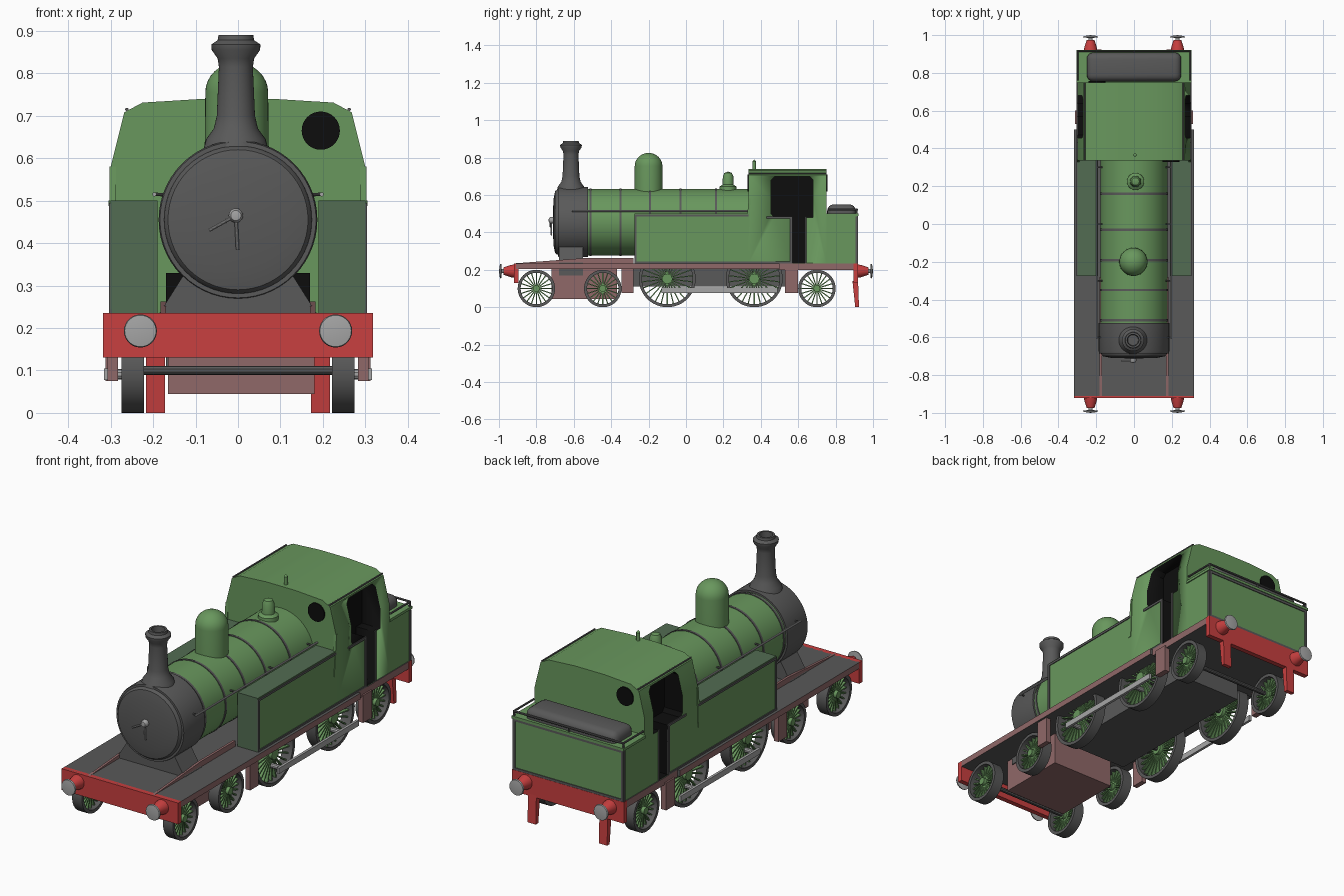
import bpy, bmesh, math
from mathutils import Matrix, Vector

cube = bpy.data.objects.get("Cube")
if cube:
    bpy.data.objects.remove(cube, do_unlink=True)


def material(name, *rgb):
    m = bpy.data.materials.new(name)
    m.use_nodes = True
    m.diffuse_color = (*rgb, 1)
    for n in m.node_tree.nodes:
        if n.type == 'BSDF_PRINCIPLED':
            n.inputs["Base Color"].default_value = (*rgb, 1)
    return m


GREEN = material("leaf green", .14, .31, .11)
DULL = material("dull green", .085, .15, .085)
GREY = material("dark grey", .1, .1, .1)
BROWN = material("rose brown", .28, .14, .14)
RED = material("beam red", .58, .05, .05)
STEEL = material("light steel", .38, .38, .38)
BLACK = material("black", .004, .004, .004)
TURN = {'x': Matrix.Rotation(math.pi / 2, 4, 'Y'),
        'y': Matrix.Rotation(-math.pi / 2, 4, 'X'), 'z': Matrix()}


def finish(name, bm, mats, rule=None):
    """Turn a bmesh into an object, smooth except at sharp edges."""
    bmesh.ops.recalc_face_normals(bm, faces=bm.faces[:])
    bm.normal_update()
    for e in bm.edges:
        e.smooth = e.calc_face_angle(0) < 0.6
    for f in bm.faces:
        f.smooth = True
        f.material_index = rule(f) if rule else 0
    mesh = bpy.data.meshes.new(name)
    bm.to_mesh(mesh)
    bm.free()
    for m in mats if isinstance(mats, list) else [mats]:
        mesh.materials.append(m)
    ob = bpy.data.objects.new(name, mesh)
    bpy.context.collection.objects.link(ob)
    return ob


def add_box(bm, x, y, z):
    size = [b - a for a, b in (x, y, z)]
    mid = [(a + b) / 2 for a, b in (x, y, z)]
    mat = Matrix.Translation(mid) @ Matrix.Diagonal((*size, 1))
    return bmesh.ops.create_cube(bm, size=1, matrix=mat)["verts"]


def box(name, x, y, z, mats, rule=None, bevel=0):
    bm = bmesh.new()
    add_box(bm, sorted(x), sorted(y), sorted(z))
    if bevel:
        bmesh.ops.bevel(bm, geom=bm.edges[:], offset=bevel, segments=4,
                        profile=.5, affect='EDGES')
    return finish(name, bm, mats, rule)


def prism(name, axis, pts, a, b, mats, rule=None):
    """Extrude a (y, z) or (x, z) outline along x or y."""
    bm = bmesh.new()
    place = (lambda p: (a, *p)) if axis == 'x' else (lambda p: (p[0], a, p[1]))
    face = bm.faces.new([bm.verts.new(place(p)) for p in pts])
    ext = bmesh.ops.extrude_face_region(bm, geom=[face])["geom"]
    step = (b - a, 0, 0) if axis == 'x' else (0, b - a, 0)
    bmesh.ops.translate(bm, vec=step, verts=[v for v in ext if isinstance(v, bmesh.types.BMVert)])
    return finish(name, bm, mats, rule)


def add_lathe(bm, profile, matrix, steps):
    vs = [bm.verts.new((r, 0, h)) for r, h in profile]
    es = [bm.edges.new(p) for p in zip(vs, vs[1:])]
    out = bmesh.ops.spin(bm, geom=vs + es, cent=(0, 0, 0), axis=(0, 0, 1),
                         angle=2 * math.pi, steps=steps)
    bmesh.ops.remove_doubles(bm, verts=bm.verts[:], dist=1e-5)
    bmesh.ops.transform(bm, matrix=matrix, verts=bm.verts[:])


def lathe(name, profile, at, axis, mat, steps=40):
    bm = bmesh.new()
    add_lathe(bm, profile, Matrix.Translation(at) @ TURN[axis], steps)
    return finish(name, bm, mat)


def rod(name, p, q, r, mat):
    p, q = Vector(p), Vector(q)
    d = q - p
    turn = Vector((0, 0, 1)).rotation_difference(d).to_matrix().to_4x4()
    bm = bmesh.new()
    add_lathe(bm, [(0, 0), (r, 0), (r, d.length), (0, d.length)],
              Matrix.Translation(p) @ turn, 10)
    return finish(name, bm, mat)


def wheel(name, s, y, r, spokes):
    x = s * .248
    w = .027
    lathe(name + "_tyre", [(r - .016, -w), (r, -w), (r, w), (r - .016, w), (r - .016, -w)],
          (x, y, r), 'x', GREY, 48)
    lathe(name + "_hub", [(0, -.025), (r * .18, -.025), (r * .18, .025), (0, .025)],
          (x, y, r), 'x', GREEN, 20)
    bm = bmesh.new()
    for i in range(spokes):
        vs = add_box(bm, (-.008, .008), (-.003, .003), (r * .1, r - .012))
        bmesh.ops.rotate(bm, verts=vs, matrix=Matrix.Rotation(math.tau * i / spokes, 3, 'X'))
    bmesh.ops.translate(bm, verts=bm.verts[:], vec=(x, y, r))
    finish(name + "_spokes", bm, GREEN)


# Running plate, frames and beams
side_brown = lambda f: 1 if abs(f.normal.x) > .5 else 0
box("running_plate", (-.318, .318), (-.91, .5), (.205, .235), [GREY, BROWN], side_brown)
box("rear_running_plate", (-.304, .304), (.5, .91), (.2, .235), [GREY, BROWN], side_brown)
box("underframe", (-.17, .17), (-.28, .56), (.11, .21), GREY)
box("firebox", (-.17, .17), (.05, .34), (.235, .33), BLACK)
box("leading_truck_frame", (-.165, .18), (-.72, -.37), (.045, .21), BROWN)
for name, y, d, w in (("front", -.92, -1, .318), ("rear", .92, 1, .305)):
    box(name + "_buffer_beam", (-w, w), (y - d * .025, y), (.13, .235), RED)

# Wheels, axles, rods, steps and buffers
axles = (("leading", -.8, .1, 20), ("trailing_truck", -.445, .1, 20),
         ("front_driving", -.1, .152, 26), ("rear_driving", .365, .152, 26),
         ("rear", .7, .1, 20))
for name, y, r, n in axles:
    rod(name + "_axle", (-.25, y, r), (.25, y, r), .011, GREY)
for s, side in ((1, "left_"), (-1, "right_")):
    for name, y, r, n in axles:
        wheel(side + name + "_wheel", s, y, r, n)
    box(side + "coupling_rod", (s * .303, s * .316), (-.13, .49), (.077, .105), STEEL)
    for y in (-.1, .365):
        rod(side + "crank_pin", (s * .25, y, .091), (s * .316, y, .091), .012, STEEL)
    box(side + "front_step", (s * .283, s * .308), (-.345, -.28), (.075, .21), BROWN)
    box(side + "rear_step", (s * .283, s * .312), (.53, .6), (.075, .21), BROWN)
    prism(side + "front_frame", 'x',
          [(-.91, .235), (-.55, .262), (-.28, .262), (-.28, .235)], s * .17, s * .182, BROWN)
    prism(side + "guard_iron", 'x',
          [(.89, .14), (.92, .14), (.925, 0), (.905, 0)], s * .172, s * .217, RED)
    for d, end in ((-1, "front_"), (1, "rear_")):
        at = (s * .23, 0, .193)
        lathe(side + end + "buffer_socket", [(0, d * .91), (.036, d * .915), (.033, d * .935),
              (.02, d * .975), (0, d * .975)], at, 'y', RED, 24)
        lathe(side + end + "buffer_head", [(0, d * .96), (.011, d * .96), (.011, d * .985),
              (.039, d * .988), (.037, d * .995), (0, d)], at, 'y', STEEL, 28)

# Boiler, bands and smokebox
axis_at = (0, 0, .455)
lathe("boiler", [(0, -.53), (.178, -.53), (.178, .35), (0, .35)], axis_at, 'y', GREEN, 56)
for y in (-.51, -.35, -.192, -.03, .16):
    lathe("boiler_band", [(.17, y - .006), (.181, y - .006), (.181, y + .006),
          (.17, y + .006)], axis_at, 'y', GREY, 56)
lathe("smokebox", [(0, -.712), (.12, -.709), (.165, -.7), (.173, -.69), (.174, -.685),
      (.184, -.685), (.187, -.675), (.187, -.525), (0, -.525)], axis_at, 'y', GREY, 56)
prism("smokebox_saddle", 'y', [(-.185, .235), (.185, .235), (.125, .33), (-.125, .33)],
      -.68, -.55, GREY)
box("saddle_base", (-.185, .185), (-.68, -.55), (.17, .236), GREY)
lathe("door_knob", [(0, -.735), (.012, -.733), (.017, -.725), (.017, -.7), (0, -.7)],
      (-.005, 0, .465), 'y', STEEL, 20)
rod("door_handle_side", (-.005, -.725, .465), (-.068, -.725, .43), .004, STEEL)
rod("door_handle_down", (-.005, -.72, .465), (-.001, -.72, .385), .004, STEEL)

# Chimney, dome, safety valve and whistle
lathe("chimney", [(0, .6), (.078, .615), (.07, .645), (.052, .67), (.045, .7), (.04, .815),
      (.043, .835), (.057, .855), (.058, .868), (.043, .878), (.041, .89), (.031, .89),
      (.028, .84), (0, .84)], (-.005, -.615, 0), 'z', GREY)
lathe("steam_dome", [(0, .58), (.076, .58), (.074, .755)] +
      [(.074 * math.cos(t * math.pi / 16), .755 + .07 * math.sin(t * math.pi / 16))
       for t in range(1, 8)] + [(0, .825)], (-.003, -.2, 0), 'z', GREEN)
lathe("safety_valve", [(0, .61), (.047, .61), (.045, .645), (.03, .655), (.028, .7),
      (.02, .718), (0, .725)], (.008, .225, 0), 'z', GREEN, 24)
lathe("whistle", [(0, .72), (.009, .72), (.009, .78), (0, .79)], (.005, .365, 0), 'z', GREEN, 14)

# Cab with open doorways
profile = [(.3, .235), (.3, .58), (.268, .708), (.225, .731), (.08, .74)]
two_tone = [GREEN, BLACK]
cab = prism("cab", 'y', profile + [(-x, z) for x, z in reversed(profile)], .335, .75, two_tone)
door = [(.455, .5), (.455, .68), (.475, .7), (.66, .7), (.68, .68), (.68, .48), (.635, .48),
        (.635, .237), (.57, .237), (.57, .48), (.47, .48)]
for s in (-1, 1):
    cutter = prism("door_cutter", 'x', door, s * .2, s * .36, two_tone, lambda f: 1)
    cutter.hide_render = True
    mod = cab.modifiers.new("doorway", 'BOOLEAN')
    mod.operation = 'DIFFERENCE'
    mod.solver = 'EXACT'
    mod.object = cutter
    bpy.context.view_layer.objects.active = cab
    bpy.ops.object.modifier_apply(modifier=mod.name)
    bpy.data.objects.remove(cutter, do_unlink=True)
for x, y, end in ((.195, .333, "front"), (-.195, .752, "rear")):
    lathe(end + "_cab_window", [(0, -.004), (.045, -.004), (.045, .004), (0, .004)],
          (x, y, .665), 'y', BLACK, 32)

# Side tanks, edging and handrails
tank_rule = lambda f: 1 if f.normal.z > .5 or f.normal.y < -.5 else 0
for s, side in ((1, "left_"), (-1, "right_")):
    box(side + "tank", (s * .19, s * .3), (-.275, .336), (.235, .5), [GREEN, DULL], tank_rule)
    edge = (s * .298, s * .304)
    for y, z in (((-.275, .335), (.484, .495)), ((-.275, -.264), (.235, .495)),
                 ((-.275, .57), (.235, .244)), ((.43, .57), (.474, .485)),
                 ((.557, .57), (.235, .485)), ((.635, .645), (.235, .485)),
                 ((.905, .916), (.235, .485))):
        box(side + "edging", edge, y, z, GREY)
    prism(side + "cab_front_edge", 'x', [(.318, .38), (.336, .38), (.345, .58), (.335, .58)],
          s * .288, s * .303, GREEN)
    rod(side + "handrail", (s * .197, -.61, .515), (s * .197, .335, .515), .005, STEEL)
    for y in (-.6, -.3, 0, .3):
        rod(side + "handrail_knob", (s * .15, y, .513), (s * .197, y, .515), .004, GREY)
    rod(side + "roof_gutter", (s * .262, .335, .715), (s * .262, .75, .715), .004, GREY)
    rod(side + "bunker_rail", (s * .298, .76, .522), (s * .298, .915, .522), .005, GREY)

# Bunker, coal and rear panel edging
box("bunker", (-.3, .3), (.74, .915), (.235, .49), GREEN)
box("bunker_lip", (-.305, .305), (.75, .922), (.487, .5), GREEN)
box("coal_load", (-.25, .25), (.755, .908), (.46, .55), GREY, bevel=.035)
rod("rear_bunker_rail", (-.298, .915, .522), (.298, .915, .522), .005, GREY)
for x, z in (((-.3, -.288), (.235, .487)), ((.288, .3), (.235, .487)),
             ((-.3, .3), (.475, .487)), ((-.3, .3), (.235, .246))):
    box("rear_edging", x, (.913, .919), z, GREY)
for x in (-.298, 0, .298):
    rod("bunker_rail_post", (x, .912, .49), (x, .912, .522), .005, GREY)
